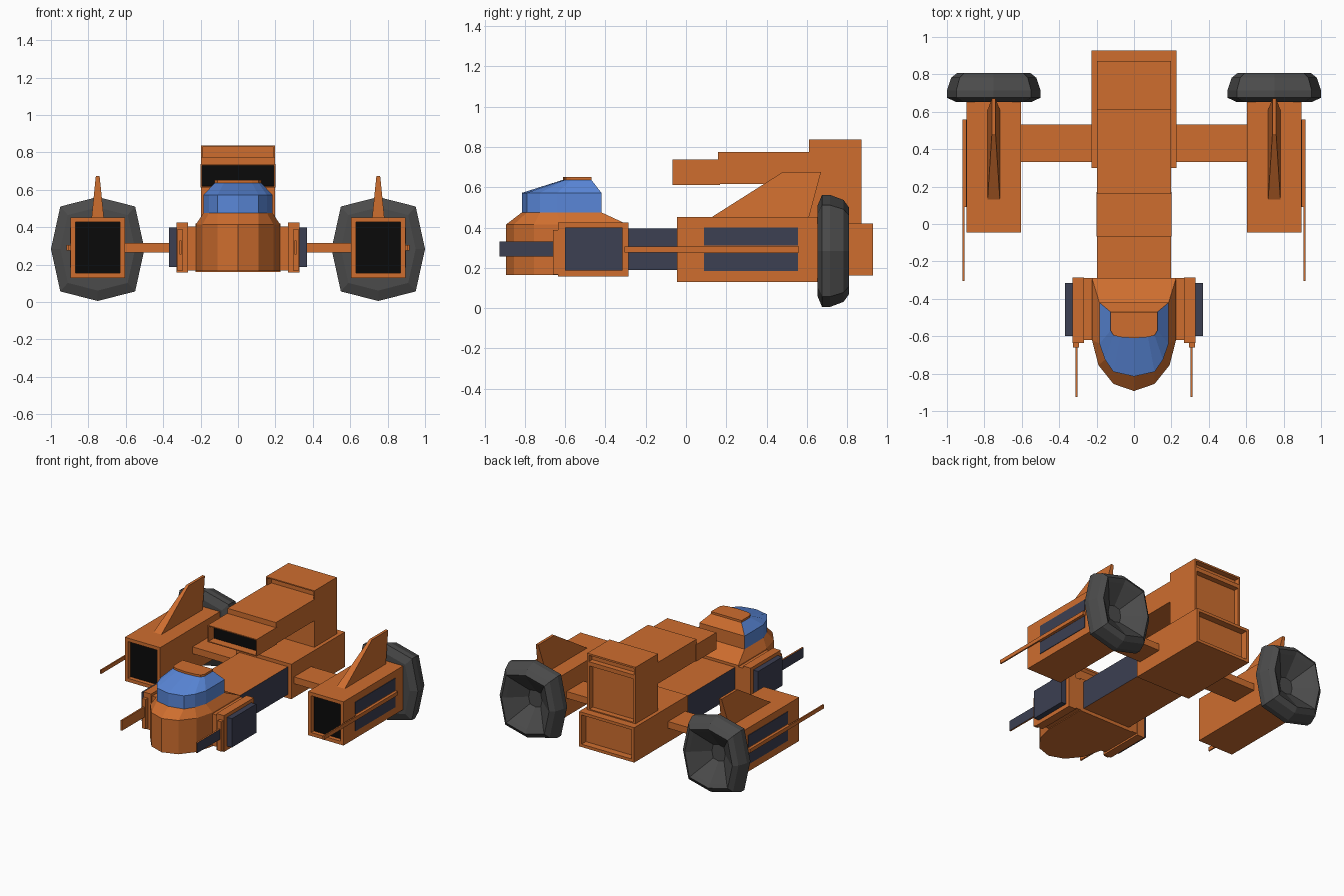
import bpy, bmesh
from mathutils import Vector

if "Cube" in bpy.data.objects:
    bpy.data.objects.remove(bpy.data.objects["Cube"])


def mat(name, r, g, b):
    m = bpy.data.materials.new(name)
    m.diffuse_color = (r, g, b, 1)
    m.use_nodes = True
    m.node_tree.nodes["Principled BSDF"].inputs["Base Color"].default_value = m.diffuse_color
    return m


ORANGE = mat("orange_paint", 0.62, 0.155, 0.028)
NAVY = mat("dark_navy", 0.045, 0.05, 0.085)
BLUE = mat("canopy_blue", 0.10, 0.24, 0.68)
GREY = mat("nozzle_grey", 0.07, 0.07, 0.07)
BLACK = mat("intake_black", 0.003, 0.003, 0.003)


def finish(name, bm, mats, mirror=False):
    bmesh.ops.recalc_face_normals(bm, faces=bm.faces[:])
    me = bpy.data.meshes.new(name)
    bm.to_mesh(me)
    bm.free()
    for m in mats:
        me.materials.append(m)
    ob = bpy.data.objects.new(name, me)
    bpy.context.collection.objects.link(ob)
    if mirror:
        ob.modifiers.new("mirror", 'MIRROR').use_mirror_merge = False
    return ob


def box(name, x, y, z, mats=(ORANGE,), mirror=False, recess=(), paint=()):
    """Box from (min, max) ranges. recess: (direction, rim, depth, material index).
    paint: (direction, material index)."""
    bm = bmesh.new()
    bmesh.ops.create_cube(bm, size=1)
    for v in bm.verts:
        v.co = [r[0] + (c + 0.5) * (r[1] - r[0]) for c, r in zip(v.co, (x, y, z))]
    bm.normal_update()

    def face(d):
        return max(bm.faces, key=lambda f: f.normal.dot(Vector(d)))
    for d, idx in paint:
        face(d).material_index = idx
    for d, rim, depth, idx in recess:
        f = face(d)
        n = f.normal.copy()
        bmesh.ops.inset_region(bm, faces=[f], thickness=rim)
        # second inset gives the recess its side walls
        bmesh.ops.inset_region(bm, faces=[f], thickness=0.0005)
        for v in f.verts:
            v.co -= n * depth
        f.material_index = idx
    return finish(name, bm, mats, mirror)


def loft(name, rings, mats, mirror=False, rule=None):
    """Skin a list of equal-length point rings and cap both ends."""
    bm = bmesh.new()
    vs = [[bm.verts.new(p) for p in r] for r in rings]
    n = len(rings[0])
    for a, b in zip(vs, vs[1:]):
        for i in range(n):
            j = (i + 1) % n
            bm.faces.new((a[i], a[j], b[j], b[i]))
    bm.faces.new(vs[0][::-1])
    bm.faces.new(vs[-1])
    bmesh.ops.recalc_face_normals(bm, faces=bm.faces[:])
    if rule:
        for f in bm.faces:
            f.material_index = rule(f)
    return finish(name, bm, mats, mirror)


def outline(half, z):
    """Symmetric plan outline from the nose back; z is a number or function of y."""
    pts = half + [(-x, y) for x, y in reversed(half) if x > 0]
    return [(x, y, z(y) if callable(z) else z) for x, y in pts]


FRONT, BACK, RIGHT, LEFT = (0, -1, 0), (0, 1, 0), (1, 0, 0), (-1, 0, 0)

# Cockpit hull with sloped shoulder
hull = [(0, -.893), (.11, -.855), (.19, -.755), (.225, -.62), (.225, -.29)]
sill = [(0, -.815), (.11, -.79), (.155, -.725), (.185, -.64), (.185, -.42)]
roof = [(0, -.61), (.075, -.605), (.11, -.595), (.125, -.57), (.125, -.47)]
loft("cockpit_hull", [outline(hull, .165), outline(hull, .415), outline(sill, .475)], [ORANGE])

# Canopy glass with an orange back, and the roof plate
loft("canopy", [outline(sill, .475), outline(sill, .572), outline(roof, .637)],
     [BLUE, ORANGE], rule=lambda f: 1 if f.normal.y > .5 else 0)
loft("canopy_roof_plate", [outline(roof, .635), outline(roof, .652)], [ORANGE])

# Cockpit side pods, dark panels and blade guns
box("side_pod_inner", (.2, .275), (-.62, -.29), (.17, .405), mirror=True)
box("side_pod", (.268, .33), (-.635, -.285), (.157, .425), mirror=True)
box("side_pod_panel", (.325, .37), (-.6, -.315), (.187, .4), (NAVY,), True)
box("gun_mount", (.293, .325), (-.66, -.63), (.168, .388), mirror=True)
box("gun_blade", (.302, .314), (-.925, -.65), (.255, .33), (ORANGE, NAVY), True,
    paint=[(RIGHT, 1)])

# Middle and rear fuselage
box("middle_fuselage", (-.198, .198), (-.3, .31), (.19, .395), (ORANGE, NAVY),
    paint=[(RIGHT, 1), (LEFT, 1)])
box("rear_fuselage", (-.226, .226), (.3, .928), (.162, .42), recess=[(BACK, .03, .05, 0)])

# Upper pod stepping back to the tail tower
box("pod_intake", (-.2, .2), (-.068, .17), (.612, .737), (ORANGE, BLACK),
    recess=[(FRONT, .01, .06, 1)])
box("pod_body", (-.198, .198), (.16, .63), (.617, .775))
box("tower_lower", (-.198, .198), (.61, .872), (.41, .765), recess=[(BACK, .025, .04, 0)])
box("tower_top", (-.198, .198), (.61, .872), (.765, .838),
    recess=[(FRONT, .012, .05, 0), (BACK, .018, .04, 0)])

# Wings
box("wing", (.2, .62), (.332, .532), (.265, .315), mirror=True)

# Engine nacelles with black intakes, side panels and rods
box("nacelle", (.605, .895), (-.045, .665), (.13, .453), (ORANGE, BLACK), True,
    recess=[(FRONT, .036, .03, 1)])
for label, z in (("lower", (.185, .273)), ("upper", (.312, .4))):
    box("nacelle_panel_" + label, (.89, .899), (.09, .555), z, (NAVY,), True)
box("nacelle_rail", (.89, .912), (.09, .56), (.277, .305), mirror=True)
box("nacelle_rod", (.906, .916), (-.305, .56), (.277, .305), mirror=True)

# Tapered tail fins
fin = [(.125, .45), (.48, .675), (.67, .675), (.61, .45)]
loft("fin", [[(.75 + s * (.033 if z < .5 else .01), y, z) for y, z in fin] for s in (-1, 1)],
     [ORANGE], True)

# Eight-sided nozzles: rim profile turned inward to a hollow cone
octagon = [(.25, 0), (.2, .227), (0, .278), (-.2, .227),
           (-.25, 0), (-.2, -.227), (0, -.278), (.2, -.227)]
profile = [(.652, .8), (.675, 1), (.715, 1), (.782, .91), (.808, .78), (.79, .68), (.69, .22)]
loft("engine_nozzle", [[(.75 + x * s, y, .284 + z * s) for x, z in octagon] for y, s in profile],
     [GREY], True)
